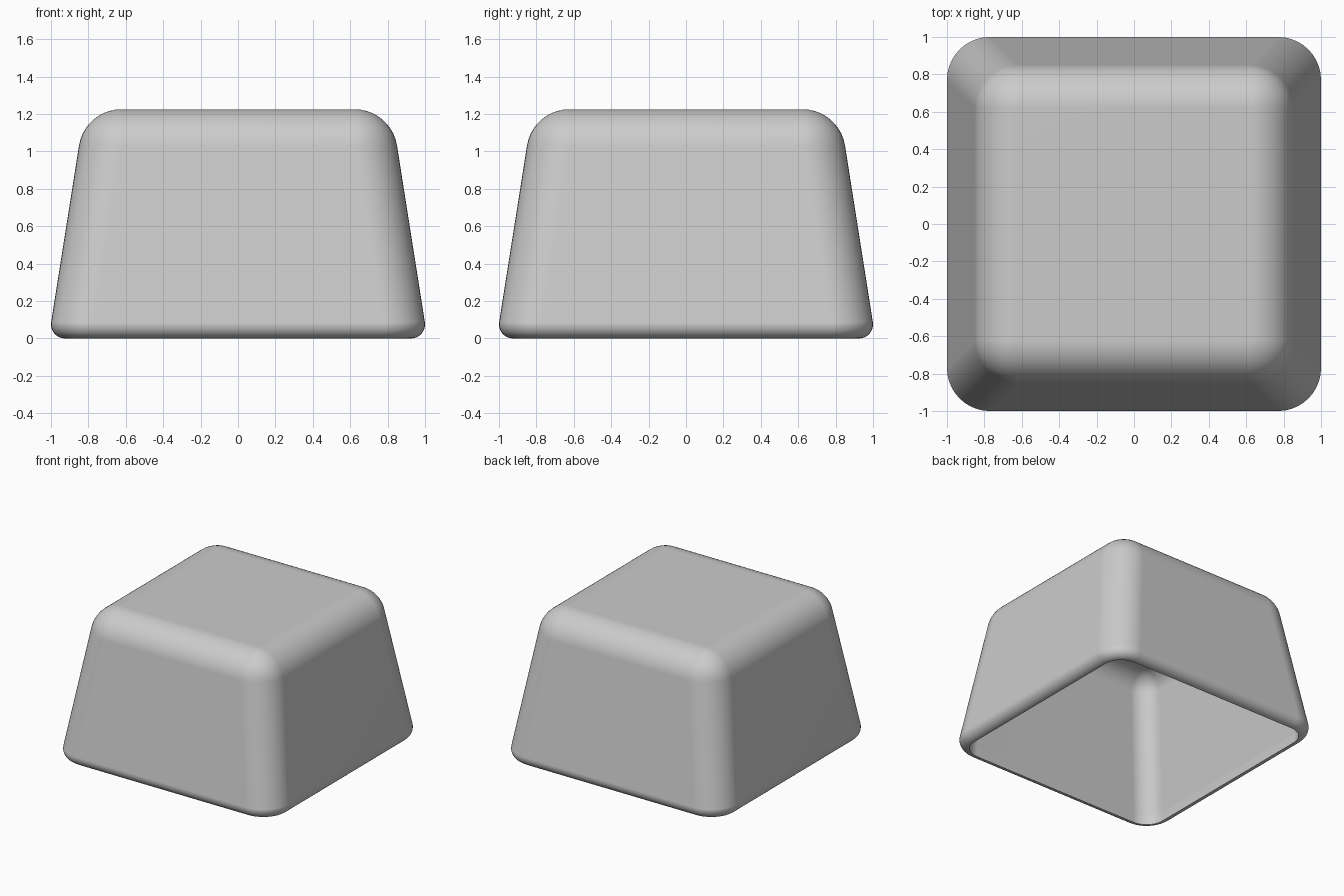
import bpy
import bmesh
from math import sin, cos, pi, radians

cube = bpy.data.objects.get("Cube")
if cube:
    bpy.data.objects.remove(cube, do_unlink=True)

# Main dimensions
HEIGHT = 1.225
WALL = 0.075                 # shell thickness, also the radius of the rim
ROUND = 0.23                 # outer rounding of corners and top edge
BASE_CORE, TOP_CORE = 0.77, 0.623   # half-size of the square inside the rounding
TAPER = radians(9)           # lean of the walls
STEPS = 10

grey = bpy.data.materials.new("plain_grey")
grey.use_nodes = True
colour = (0.6, 0.6, 0.6, 1)
grey.diffuse_color = colour
grey.node_tree.nodes["Principled BSDF"].inputs["Base Color"].default_value = colour


def arc(start, end):
    return [start + (end - start) * i / STEPS for i in range(STEPS + 1)]


def ring(bm, core, radius, z):
    """Rounded square made of four corner arcs."""
    verts = []
    for quarter in range(4):
        mid = pi / 4 + quarter * pi / 2
        cx = core if cos(mid) > 0 else -core
        cy = core if sin(mid) > 0 else -core
        for a in arc(mid - pi / 4, mid + pi / 4):
            verts.append(bm.verts.new((cx + radius * cos(a), cy + radius * sin(a), z)))
    return verts


# Section through the wall as (core, corner radius, height)
centre_z = HEIGHT - ROUND
inner = ROUND - WALL
section = [(TOP_CORE, ROUND * cos(a), centre_z + ROUND * sin(a)) for a in arc(pi / 2, TAPER)]
section += [(BASE_CORE, inner + WALL * cos(a), WALL + WALL * sin(a)) for a in arc(TAPER, -pi / 2)]
rim = len(section) - 1
section.append((BASE_CORE, inner, WALL))      # upright lip inside the opening
lip = len(section) - 1
section += [(TOP_CORE, inner * cos(a), centre_z + inner * sin(a)) for a in arc(TAPER, pi / 2)]

# Skin the rings into one hollow shell
bm = bmesh.new()
rings = [ring(bm, *s) for s in section]
count = len(rings[0])
for upper, lower in zip(rings, rings[1:]):
    for i in range(count):
        j = (i + 1) % count
        bm.faces.new((upper[i], lower[i], lower[j], upper[j]))
bm.faces.new(rings[0])
bm.faces.new(rings[-1][::-1])
for face in bm.faces:
    face.smooth = True
for level in (rim, lip):
    for i in range(count):
        edge = bm.edges.get((rings[level][i], rings[level][(i + 1) % count]))
        edge.smooth = False
bmesh.ops.remove_doubles(bm, verts=bm.verts[:], dist=0.0001)
bmesh.ops.recalc_face_normals(bm, faces=bm.faces[:])

mesh = bpy.data.meshes.new("key_shell")
bm.to_mesh(mesh)
bm.free()
mesh.materials.append(grey)
shell = bpy.data.objects.new("key_shell", mesh)
bpy.context.collection.objects.link(shell)

# Keep the broad flat faces evenly shaded
weighted = shell.modifiers.new("even_shading", 'WEIGHTED_NORMAL')
weighted.keep_sharp = True
